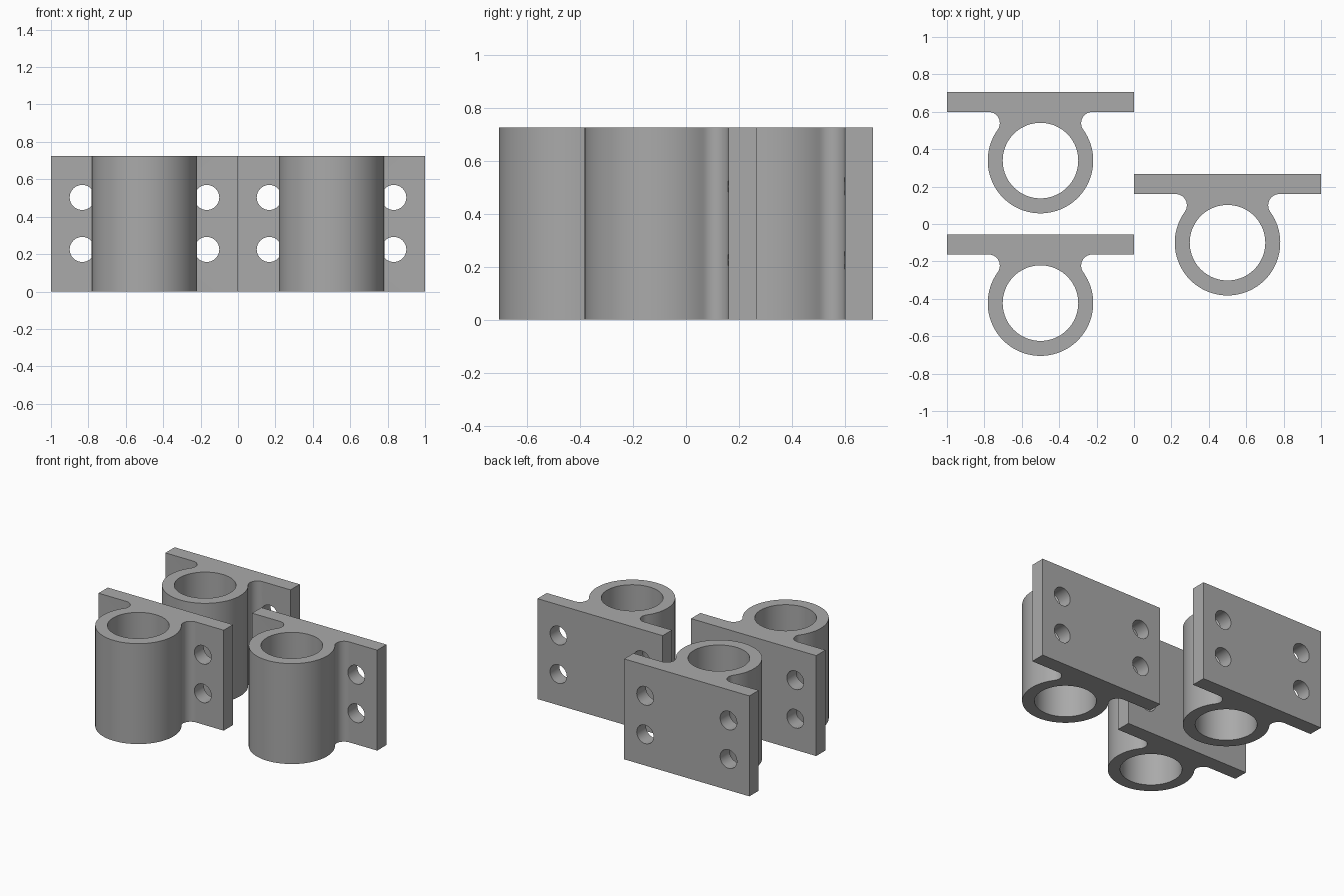
import bpy, bmesh, math
from mathutils import Matrix

if "Cube" in bpy.data.objects:
    bpy.data.objects.remove(bpy.data.objects["Cube"])

HEIGHT = 0.725
R_OUT, R_BORE, R_FILLET, R_SCREW = 0.282, 0.202, 0.06, 0.067
PLATE_FRONT, PLATE_BACK, PLATE_HALF = 0.26, 0.366, 0.5

grey = bpy.data.materials.new("plain grey")
grey.diffuse_color = (0.4, 0.4, 0.4, 1)
grey.use_nodes = True
grey.node_tree.nodes["Principled BSDF"].inputs["Base Color"].default_value = grey.diffuse_color


def new_object(name, bm):
    mesh = bpy.data.meshes.new(name)
    bm.to_mesh(mesh)
    bm.free()
    obj = bpy.data.objects.new(name, mesh)
    bpy.context.collection.objects.link(obj)
    return obj


def arc(cx, cy, r, a0, a1, n):
    return [(cx + r * math.cos(a0 + (a1 - a0) * i / n),
             cy + r * math.sin(a0 + (a1 - a0) * i / n)) for i in range(n + 1)]


# Right half of the outline: sleeve wall, concave fillet, mounting plate
fy = PLATE_FRONT - R_FILLET
fx = math.sqrt((R_OUT + R_FILLET) ** 2 - fy ** 2)
touch = math.atan2(fy, fx)
half = arc(0, 0, R_OUT, -math.pi / 2, touch, 40)
half += arc(fx, fy, R_FILLET, touch + math.pi, math.pi / 2, 14)[1:]
half += [(PLATE_HALF, PLATE_FRONT), (PLATE_HALF, PLATE_BACK)]
outline = half + [(-x, y) for x, y in reversed(half[1:])]

# Solid bracket
bm = bmesh.new()
base = bm.faces.new([bm.verts.new((x, y, 0)) for x, y in outline])
top = bmesh.ops.extrude_face_region(bm, geom=[base])["geom"]
bmesh.ops.translate(bm, vec=(0, 0, HEIGHT),
                    verts=[v for v in top if isinstance(v, bmesh.types.BMVert)])
bmesh.ops.recalc_face_normals(bm, faces=bm.faces)
bracket = new_object("bracket_left_back", bm)
bracket.data.materials.append(grey)

# Cutter for the sleeve bore and the four screw holes
bm = bmesh.new()
bmesh.ops.create_cone(bm, cap_ends=True, segments=72, radius1=R_BORE, radius2=R_BORE,
                      depth=2, matrix=Matrix.Translation((0, 0, HEIGHT / 2)))
for x in (-0.333, 0.333):
    for z in (0.225, 0.503):
        place = Matrix.Translation((x, 0.32, z)) @ Matrix.Rotation(math.pi / 2, 4, 'X')
        bmesh.ops.create_cone(bm, cap_ends=True, segments=40, radius1=R_SCREW,
                              radius2=R_SCREW, depth=0.2, matrix=place)
cutter = new_object("hole_cutter", bm)
cutter.hide_render = True

cut = bracket.modifiers.new("holes", 'BOOLEAN')
cut.operation, cut.solver, cut.object = 'DIFFERENCE', 'EXACT', cutter
bpy.context.view_layer.objects.active = bracket
bracket.select_set(True)
bpy.ops.object.modifier_apply(modifier=cut.name)
bpy.data.objects.remove(cutter)
bpy.ops.object.shade_smooth_by_angle(angle=math.radians(30))

# Three identical brackets
bracket.location = (-0.5, 0.339, 0)
for name, x, y in (("bracket_left_front", -0.5, -0.423), ("bracket_right", 0.5, -0.1)):
    copy = bracket.copy()
    copy.name = name
    copy.location = (x, y, 0)
    bpy.context.collection.objects.link(copy)
